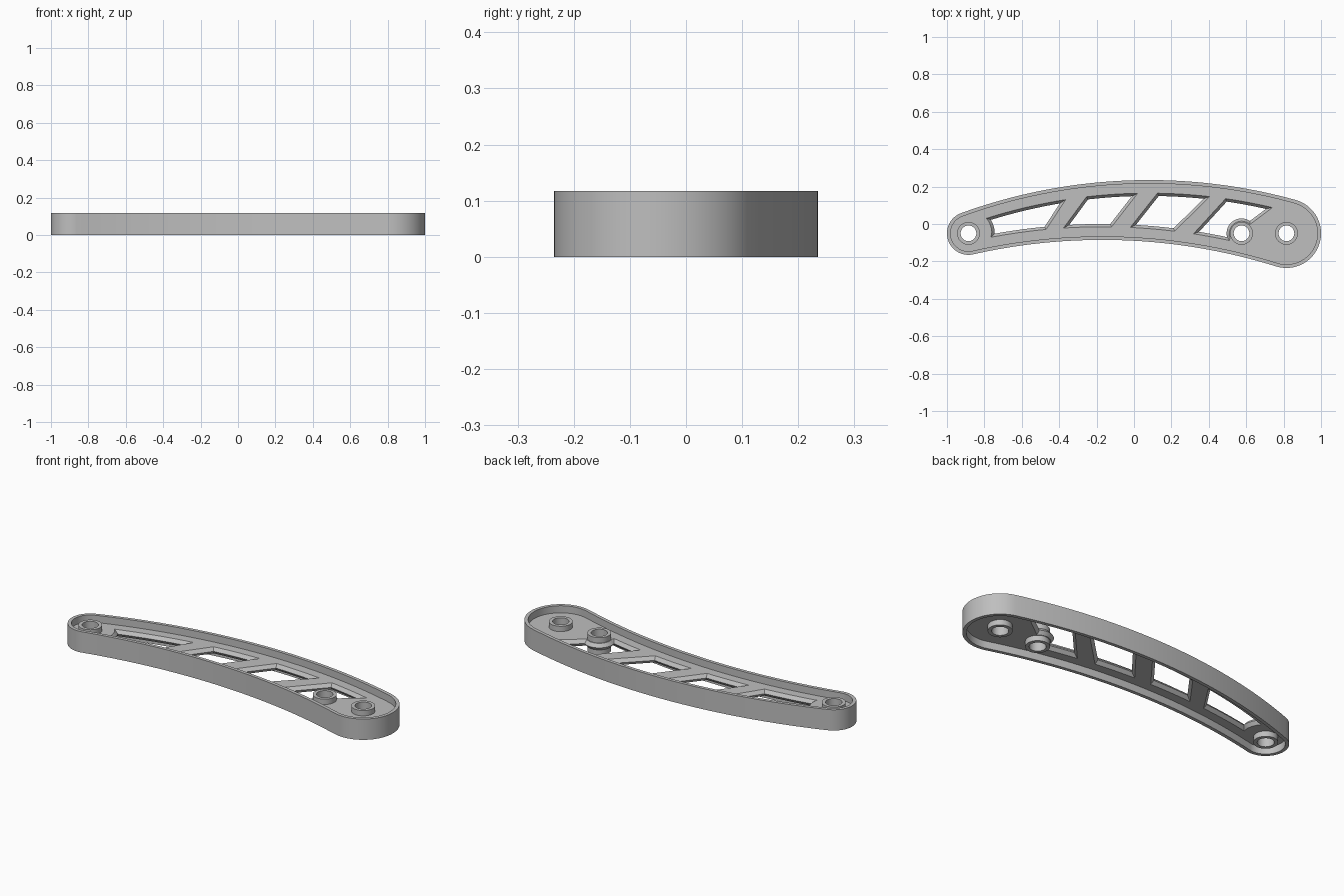
import bpy, bmesh, math
from mathutils import Vector
from mathutils.geometry import tessellate_polygon

if "Cube" in bpy.data.objects:
    bpy.data.objects.remove(bpy.data.objects["Cube"])

H = 0.117                                   # total height
PIVOTS = [(-0.885, -0.05), (0.575, -0.05), (0.815, -0.05)]
TOP = (0.08, -2.705, 2.94)                  # upper edge arc: centre x, y, radius
BOT = (-0.17, -3.207, 3.122)                # lower edge arc
BAND = 0.07                                 # solid border around the windows

grey = bpy.data.materials.new("light_grey")
grey.diffuse_color = (0.52, 0.52, 0.52, 1)
grey.use_nodes = True
grey.node_tree.nodes["Principled BSDF"].inputs["Base Color"].default_value = grey.diffuse_color


def arc(cx, cy, r, a0, a1, n):
    """n points from a0 towards a1 (degrees), end point left out"""
    return [(cx + r * math.cos(math.radians(a0 + (a1 - a0) * i / n)),
             cy + r * math.sin(math.radians(a0 + (a1 - a0) * i / n))) for i in range(n)]


def outline(d):
    """Arm outline, moved inwards by d"""
    return (arc(0.815, -0.05, 0.185 - d, -107.3, 74.5, 40)
            + arc(TOP[0], TOP[1], TOP[2] - d, 74.5, 110, 40)
            + arc(-0.885, -0.05, 0.115 - d, 110, 282.8, 36)
            + arc(BOT[0], BOT[1], BOT[2] + d, 102.8, 72.7, 40))


def edge_y(x, a, d):
    return a[1] + math.sqrt((a[2] + d) ** 2 - (x - a[0]) ** 2)


def window(b0, b1, t1, t0, right=(), left=(), n=8):
    """Counter-clockwise window between the two border arcs"""
    bottom = [b0 + (b1 - b0) * i / n for i in range(n + 1)]
    top = [t1 + (t0 - t1) * i / n for i in range(n + 1)]
    return ([(x, edge_y(x, BOT, BAND)) for x in bottom] + list(right)
            + [(x, edge_y(x, TOP, -BAND)) for x in top] + list(left))


def inset(loop, d):
    """Mitred inward offset of a counter-clockwise loop"""
    pts, out = [Vector(p) for p in loop], []
    for i, p in enumerate(pts):
        e0 = (p - pts[i - 1]).normalized()
        e1 = (pts[(i + 1) % len(pts)] - p).normalized()
        n0, n1 = Vector((-e0.y, e0.x)), Vector((-e1.y, e1.x))
        m = n0 + n1
        out.append(tuple(p + m * (d / max(0.2, 1 + n0.dot(n1)))))
    return out


def solid(name, levels):
    """Stack of (z, loops); the first loop is the outside, the rest are holes"""
    bm = bmesh.new()
    rows = [[[bm.verts.new((x, y, z)) for x, y in lp] for lp in loops] for z, loops in levels]
    for lo, hi in zip(rows, rows[1:]):
        for a, b in zip(lo, hi):
            for i in range(len(a)):
                bm.faces.new((a[i - 1], a[i], b[i], b[i - 1]))
    tris = tessellate_polygon([[Vector((x, y, 0)) for x, y in lp] for lp in levels[0][1]])
    for row in (rows[0], rows[-1]):
        flat = [v for lp in row for v in lp]
        for t in tris:
            if len(set(t)) == 3:
                bm.faces.new([flat[i] for i in t])
    bmesh.ops.recalc_face_normals(bm, faces=bm.faces)
    me = bpy.data.meshes.new(name)
    bm.to_mesh(me)
    bm.free()
    me.materials.append(grey)
    ob = bpy.data.objects.new(name, me)
    bpy.context.collection.objects.link(ob)
    bpy.ops.object.select_all(action='DESELECT')
    ob.select_set(True)
    bpy.context.view_layer.objects.active = ob
    bpy.ops.object.shade_smooth_by_angle(angle=math.radians(25))


# outer rim
rim = [outline(0), outline(0.019)]
solid("outer_rim", [(0, rim), (H, rim)])

# web with four bevelled windows
windows = [
    window(-0.765, -0.47, -0.365, -0.79,
           left=arc(-0.885, -0.05, 0.125, 36, -3, 6)),
    window(-0.377, -0.12, 0.02, -0.254),
    window(-0.02, 0.217, 0.405, 0.125),
    window(0.318, 0.51, 0.74, 0.49, right=arc(0.575, -0.05, 0.065, 200, 39, 20)),
]
holes = [arc(x, y, 0.05, 0, 360, 32) for x, y in PIVOTS]
border = outline(0.01)
wide = [border] + windows + holes
narrow = [border] + [inset(w, 0.015) for w in windows] + holes
solid("window_web", [(0.04, wide), (H / 2, narrow), (H - 0.04, wide)])

# pivot bosses
for name, (x, y) in zip(("left_boss", "middle_boss", "right_boss"), PIVOTS):
    ring = [arc(x, y, r, 0, 360, 40) for r in (0.061, 0.042)]
    solid(name, [(0.01, ring), (H - 0.01, ring)])
